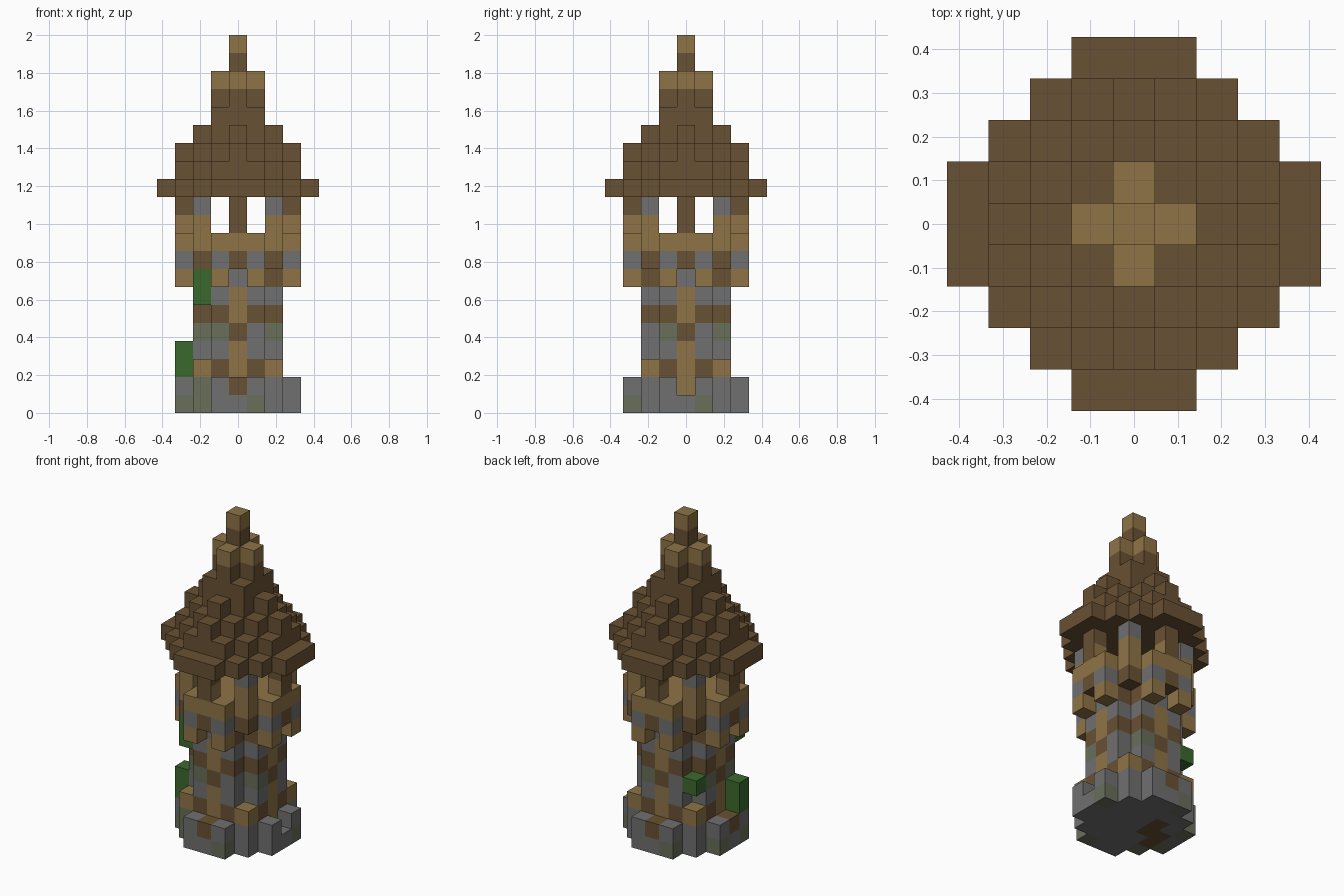
import bpy, bmesh
from mathutils import Vector

cube = bpy.data.objects.get("Cube")
if cube:
    bpy.data.objects.remove(cube)

UNIT = 2 / 21  # one block


def linear(c):
    c /= 255
    return c / 12.92 if c <= 0.04045 else ((c + 0.055) / 1.055) ** 2.4


def material(name, r, g, b):
    m = bpy.data.materials.new(name)
    m.use_nodes = True
    col = (linear(r), linear(g), linear(b), 1)
    m.diffuse_color = col
    bsdf = m.node_tree.nodes["Principled BSDF"]
    bsdf.inputs["Base Color"].default_value = col
    bsdf.inputs["Roughness"].default_value = 0.9
    return m


STONE, MOSSY, DARK, LIGHT, LEAF = range(5)
MATS = [material("stone grey", 112, 112, 112), material("mossy stone", 104, 110, 90),
        material("dark wood", 105, 81, 51), material("light wood", 143, 116, 71),
        material("leaf green", 59, 105, 45)]

blocks = {}  # (i, j, k) -> (part, colour)


def disc(reach, diag):
    """Cells of a square with stepped corners."""
    span = range(-reach, reach + 1)
    return [(i, j) for i in span for j in span if abs(i) + abs(j) <= diag]


def fill(part, layers, cells, colour):
    """Colour is an index or a rule of the larger and smaller offset."""
    for k in layers:
        for i, j in cells:
            hi, lo = max(abs(i), abs(j)), min(abs(i), abs(j))
            c = colour(hi, lo) if callable(colour) else colour
            blocks[i, j, k] = (part, c)


def paint(colour, *cells):
    for c in cells:
        blocks[c] = (blocks[c][0], colour)


SIDES = [(1, 0), (0, 1), (-1, 0), (0, -1)]
CORNERS = [(x, y) for x in (-2, 2) for y in (-2, 2)]

# Stone base with a notch on one side
fill("base", (0, 1), disc(3, 4), STONE)
paint(DARK, (0, -3, 1), (0, 3, 1), (-3, 0, 1), (-2, 0, 0), (-1, 1, 0), (-1, 0, 0), (-2, -1, 0))
paint(MOSSY, (1, -3, 0), (-2, -2, 0), (-2, -2, 1), (-3, -1, 0), (3, 1, 0), (-1, 3, 0), (-3, 1, 0))
del blocks[3, 0, 1]
paint(LIGHT, (2, 0, 1))

# Shaft with a timber strip on each side and corner feet
fill("shaft", range(2, 8), disc(2, 3), STONE)
fill("shaft", (2, 5), disc(2, 3), DARK)
fill("corner_feet", (2,), CORNERS, LIGHT)
for x, y in SIDES:
    paint(LIGHT, *[(2 * x, 2 * y, k) for k in (2, 3, 5, 6)])
    paint(DARK, (2 * x, 2 * y, 4))
    for s in (-1, 1):
        paint(DARK, (2 * x + s * y, 2 * y + s * x, 7))
paint(MOSSY, (-2, -1, 4), (-1, -2, 4), (2, -1, 4), (1, 2, 4), (-2, 1, 4))

# Overhanging gallery: hanging brackets, banded ring, rail
for x, y in SIDES:
    fill("brackets", (7,), [(3 * x + s * y, 3 * y + s * x) for s in (-1, 1)], LIGHT)
fill("gallery", (8,), disc(3, 4), lambda hi, lo: STONE if lo == 1 else DARK)
fill("gallery", (9,), disc(3, 4), LIGHT)

# Posts around the open windows
fill("side_posts", (10, 11), [(3 * x, 3 * y) for x, y in SIDES], DARK)
fill("corner_posts", (10,), CORNERS, LIGHT)
fill("corner_posts", (11,), CORNERS, STONE)

# Stepped roof and spire
for k, reach, diag in [(12, 4, 5), (13, 3, 4), (14, 3, 3), (15, 2, 2), (16, 1, 2), (17, 1, 1)]:
    fill("roof", (k,), disc(reach, diag), DARK)
fill("spire", (18,), disc(1, 1), LIGHT)
fill("spire", (19,), [(0, 0)], DARK)
fill("spire", (20,), [(0, 0)], LIGHT)

# Climbing leaves
fill("leaves", (2, 3), [(-3, -1)], LEAF)
fill("leaves", (4,), [(-2, 2)], LEAF)
fill("leaves", (6, 7), [(-2, -2)], LEAF)


def face_colour(cell, colour, normal):
    """Lower side posts show light wood on their flanks."""
    i, j, k = cell
    if k == 10 and colour == DARK and normal.z == 0 and i * normal.x + j * normal.y == 0:
        return LIGHT
    return colour


def build(part):
    """Join the outer faces of a part's blocks into one mesh."""
    bm = bmesh.new()
    for cell, (owner, colour) in blocks.items():
        if owner != part:
            continue
        centre = Vector(cell) + Vector((0, 0, 0.5))
        for axis in range(3):
            for sign in (-1, 1):
                n = Vector((0, 0, 0))
                n[axis] = sign
                if tuple(int(a + b) for a, b in zip(cell, n)) in blocks:
                    continue
                u = Vector((0, 0, 0))
                u[(axis + 1) % 3] = 1
                v = n.cross(u)
                ring = [(1, 1), (-1, 1), (-1, -1), (1, -1)]
                verts = [bm.verts.new((centre + (n + u * a + v * b) / 2) * UNIT) for a, b in ring]
                bm.faces.new(verts).material_index = face_colour(cell, colour, n)
    bmesh.ops.remove_doubles(bm, verts=bm.verts, dist=0.001)
    mesh = bpy.data.meshes.new(part)
    bm.to_mesh(mesh)
    bm.free()
    for m in MATS:
        mesh.materials.append(m)
    bpy.context.collection.objects.link(bpy.data.objects.new(part, mesh))


for part in sorted({owner for owner, _ in blocks.values()}):
    build(part)
